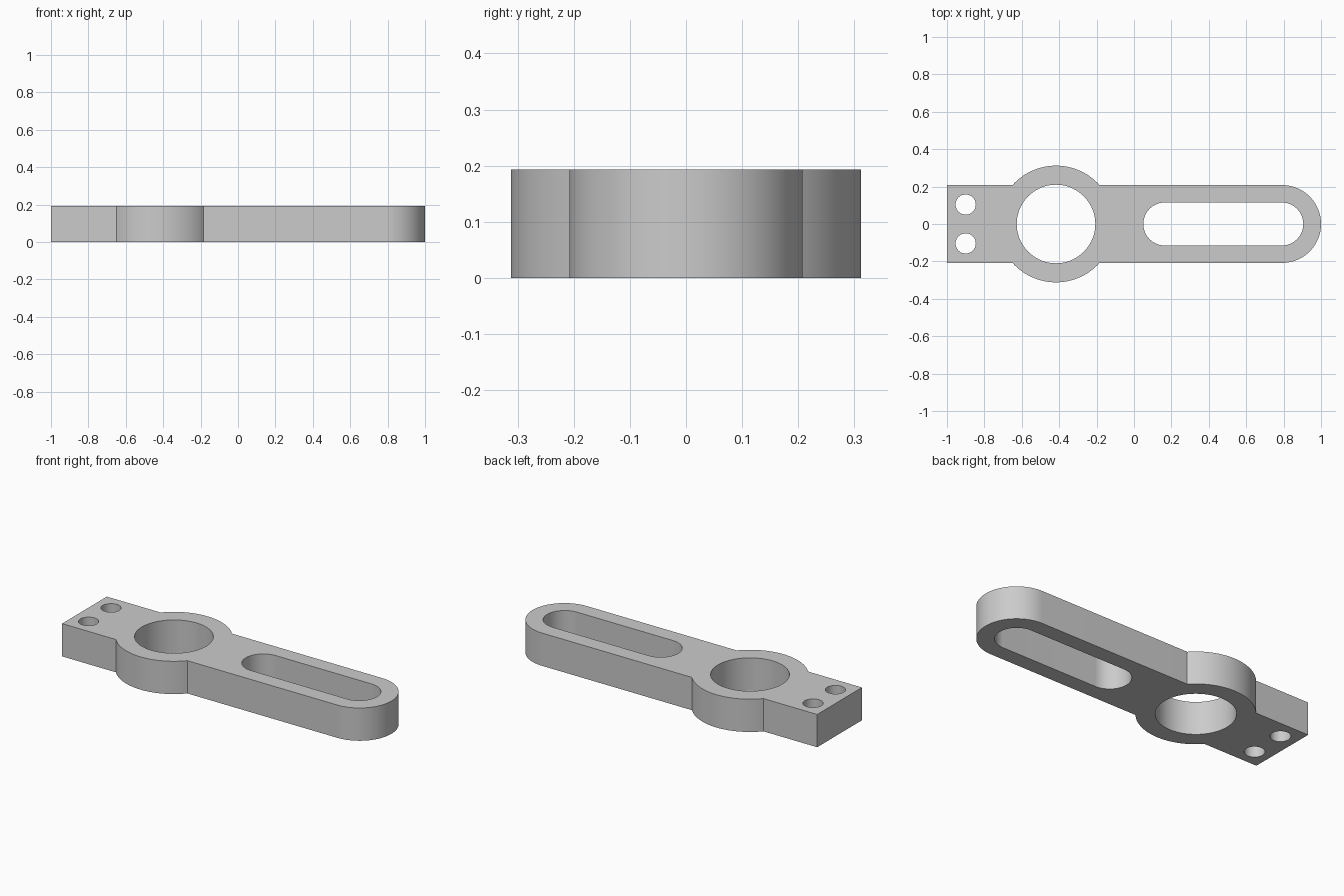
import bpy
import bmesh
from math import asin, cos, sin, pi, radians

cube = bpy.data.objects.get("Cube")
if cube:
    bpy.data.objects.remove(cube, do_unlink=True)

THICKNESS = 0.193
HALF_WIDTH = 0.208
HUB_X, HUB_R, BORE_R = -0.417, 0.312, 0.21
TIP_X = 1 - HALF_WIDTH
SLOT_START, SLOT_END, SLOT_R = 0.165, 0.79, 0.115
PIN_X, PIN_Y, PIN_R = -0.9, 0.104, 0.054


def arc(cx, cy, r, start, end, steps=48):
    """Points along an arc, both ends included."""
    angles = [start + (end - start) * i / steps for i in range(steps + 1)]
    return [(cx + r * cos(a), cy + r * sin(a)) for a in angles]


def circle(cx, cy, r, steps=72):
    return arc(cx, cy, r, 0, 2 * pi, steps)[:-1]


# Outer outline, anticlockwise: square end, hub bulges, rounded tip
a = asin(HALF_WIDTH / HUB_R)
outline = [(-1, -HALF_WIDTH)]
outline += arc(HUB_X, 0, HUB_R, a - pi, -a)
outline += arc(TIP_X, 0, HALF_WIDTH, -pi / 2, pi / 2)
outline += arc(HUB_X, 0, HUB_R, a, pi - a)
outline += [(-1, HALF_WIDTH)]

# Hub bore, long slot and the two pin holes
slot = arc(SLOT_END, 0, SLOT_R, -pi / 2, pi / 2) + arc(SLOT_START, 0, SLOT_R, pi / 2, 3 * pi / 2)
loops = [outline, circle(HUB_X, 0, BORE_R), slot]
loops += [circle(PIN_X, side * PIN_Y, PIN_R, 48) for side in (-1, 1)]

# Fill the flat profile and extrude it upward
bm = bmesh.new()
edges = []
for loop in loops:
    verts = [bm.verts.new((x, y, 0)) for x, y in loop]
    edges += [bm.edges.new((v, verts[i - 1])) for i, v in enumerate(verts)]
bmesh.ops.triangle_fill(bm, edges=edges, use_beauty=True, normal=(0, 0, 1))
top = bmesh.ops.extrude_face_region(bm, geom=bm.faces[:], use_keep_orig=True)
top_verts = [g for g in top["geom"] if isinstance(g, bmesh.types.BMVert)]
bmesh.ops.translate(bm, verts=top_verts, vec=(0, 0, THICKNESS))
bmesh.ops.recalc_face_normals(bm, faces=bm.faces[:])

mesh = bpy.data.meshes.new("slotted_arm")
bm.to_mesh(mesh)
bm.free()
arm = bpy.data.objects.new("slotted_arm", mesh)
bpy.context.collection.objects.link(arm)

# Plain grey material
grey = bpy.data.materials.new("plain_grey")
grey.use_nodes = True
colour = (0.6, 0.6, 0.6, 1)
grey.diffuse_color = colour
grey.node_tree.nodes["Principled BSDF"].inputs["Base Color"].default_value = colour
mesh.materials.append(grey)

# Smooth curved walls, sharp rims
bpy.ops.object.select_all(action="DESELECT")
arm.select_set(True)
bpy.context.view_layer.objects.active = arm
bpy.ops.object.shade_smooth_by_angle(angle=radians(30))
